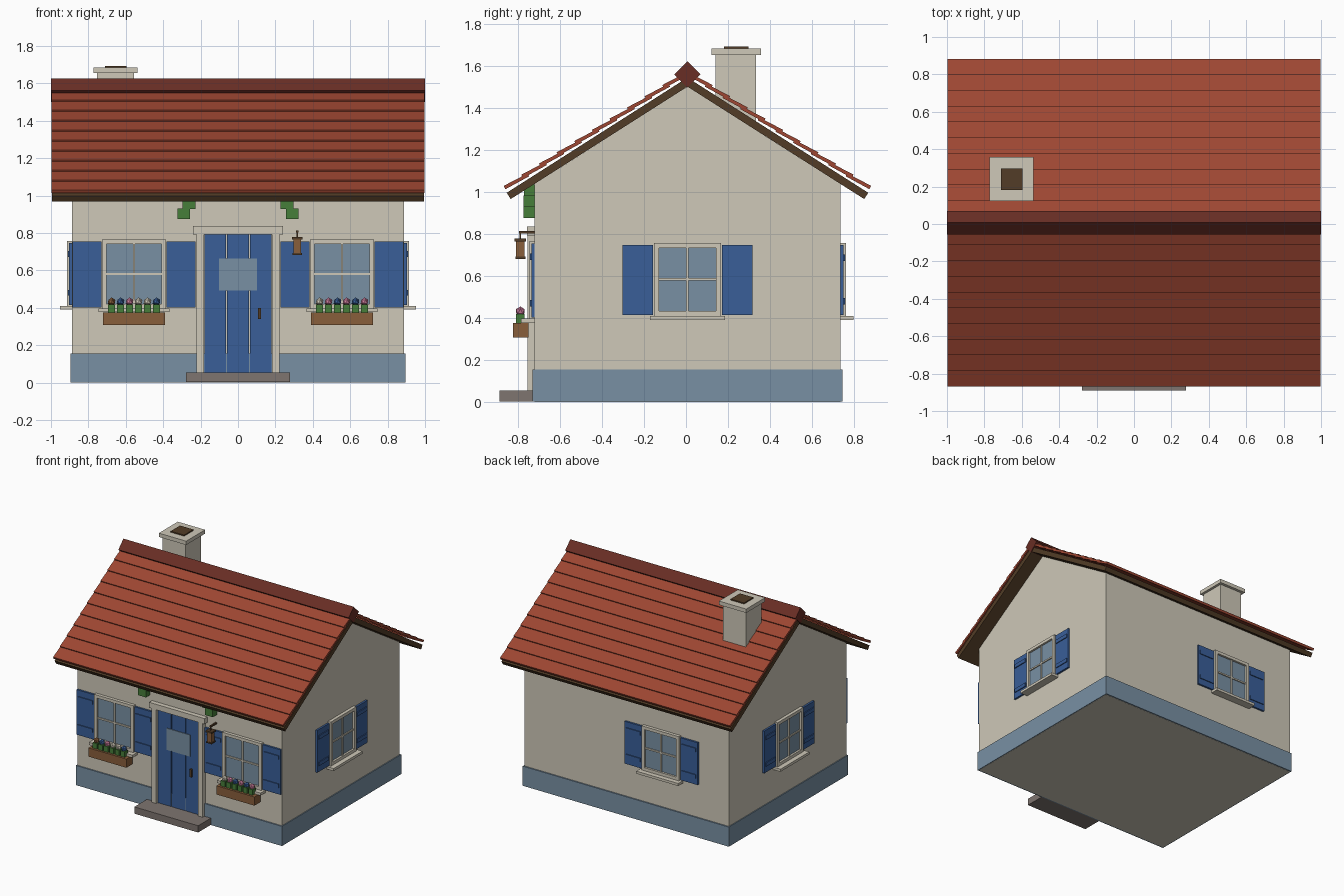
import bpy, bmesh, math
from mathutils import Matrix, Vector

if "Cube" in bpy.data.objects:
    bpy.data.objects.remove(bpy.data.objects["Cube"])

CY = 0.007                      # house centre line in y
WX, WY = 0.888, 0.73            # wall half sizes
FRONT = CY - WY


def material(name, col):
    m = bpy.data.materials.new(name)
    m.diffuse_color = (*col, 1)
    m.use_nodes = True
    m.node_tree.nodes["Principled BSDF"].inputs["Base Color"].default_value = m.diffuse_color
    return m


PLASTER = material("plaster", (0.62, 0.58, 0.48))
SLATE = material("slate_blue", (0.19, 0.28, 0.37))
BLUE = material("blue_paint", (0.041, 0.113, 0.315))
TILE = material("roof_tile", (0.34, 0.062, 0.032))
RIDGE = material("ridge_tile", (0.14, 0.027, 0.018))
DARK = material("dark_wood", (0.085, 0.046, 0.02))
STONE = material("stone", (0.21, 0.177, 0.16))
WOOD = material("light_wood", (0.25, 0.113, 0.044))
GREEN = material("leaf_green", (0.062, 0.21, 0.042))
PINK = material("pink", (0.6, 0.2, 0.33))


def finish(name, bm, mats, matrix=None):
    if matrix:
        bm.transform(matrix)
    bmesh.ops.recalc_face_normals(bm, faces=bm.faces)
    me = bpy.data.meshes.new(name)
    bm.to_mesh(me)
    bm.free()
    for m in mats:
        me.materials.append(m)
    ob = bpy.data.objects.new(name, me)
    bpy.context.collection.objects.link(ob)
    return ob


def boxes(name, mat, items, matrix=None):
    """One object made of boxes given as (x0, x1, y0, y1, z0, z1)."""
    bm = bmesh.new()
    for x0, x1, y0, y1, z0, z1 in items:
        c = Vector((x0 + x1, y0 + y1, z0 + z1)) / 2
        s = Matrix.Diagonal((x1 - x0, y1 - y0, z1 - z0, 1))
        bmesh.ops.create_cube(bm, size=1, matrix=Matrix.Translation(c) @ s)
    return finish(name, bm, [mat], matrix)


def prisms(name, mat, profiles, hx):
    """Extrude (y, z) profiles from -hx to hx, y measured from the house centre."""
    bm = bmesh.new()
    for prof in profiles:
        f = bm.faces.new([bm.verts.new((-hx, CY + y, z)) for y, z in prof])
        ext = bmesh.ops.extrude_face_region(bm, geom=[f])
        verts = [v for v in ext["geom"] if isinstance(v, bmesh.types.BMVert)]
        bmesh.ops.translate(bm, verts=verts, vec=(2 * hx, 0, 0))
    return finish(name, bm, [mat])


def mirrored(profiles):
    return profiles + [[(-y, z) for y, z in p] for p in profiles]


# Walls and plinth
SLOPE, APEX = 0.636, 1.503
EAVE = APEX - SLOPE * WY
prisms("walls", PLASTER, [[(-WY, 0), (WY, 0), (WY, EAVE), (0, APEX), (-WY, EAVE)]], WX)
boxes("plinth", SLATE, [(-0.895, 0.895, CY - 0.74, CY + 0.74, 0.001, 0.155)])

# Roof deck, tile courses and ridge
deck = [(0, APEX), (0.843, 0.967), (0.862, 0.997), (0, APEX + 0.043)]
prisms("roof_deck", DARK, mirrored([deck]), 0.995)
courses = []
for i in range(10):
    y, z = 0.876 - 0.084 * i, 1.016 + 0.084 * SLOPE * i
    run, rise = 0.117, 0.061
    courses.append([(y - 0.008, z - 0.002), (y, z + 0.014),
                    (y - run, z + 0.014 + rise), (y - run - 0.003, z - 0.002 + rise)])
prisms("roof_tiles", TILE, mirrored(courses), 0.998)
R = 0.063
prisms("roof_ridge", RIDGE, [[(0, 1.562 - R), (R, 1.562), (0, 1.562 + R), (-R, 1.562)]], 1.0)

# Chimney
boxes("chimney_stack", PLASTER, [(-0.754, -0.556, 0.14, 0.335, 1.2, 1.66)])
boxes("chimney_cap", PLASTER, [(-0.773, -0.536, 0.122, 0.357, 1.655, 1.685)])
boxes("chimney_flue", DARK, [(-0.712, -0.596, 0.182, 0.297, 1.67, 1.694)])


def window(name, pos, angle, half, z0, z1, sh_w):
    """Framed four-pane window with sill and shutters; local -y points outward."""
    M = Matrix.Translation((*pos, 0)) @ Matrix.Rotation(angle, 4, 'Z')
    b, zm = 0.024, (z0 + z1) / 2
    boxes(name + "_glass", SLATE, [(-half + 0.01, half - 0.01, -0.009, 0.01, z0, z1 - 0.01)], M)
    boxes(name + "_frame", PLASTER, [
        (-half, -half + b, -0.025, 0.01, z0, z1), (half - b, half, -0.025, 0.01, z0, z1),
        (-half + b, half - b, -0.025, 0.01, z1 - b, z1),
        (-half + b, half - b, -0.025, 0.01, z0, z0 + b),
        (-0.006, 0.006, -0.018, 0.01, z0 + b, z1 - b),
        (-half + b, half - b, -0.017, 0.01, zm - 0.006, zm + 0.006)], M)
    boxes(name + "_sill", PLASTER, [(-half - 0.02, half + 0.02, -0.063, 0.01, z0 - 0.02, z0)], M)
    a, c, h = half + 0.005, half + 0.005 + sh_w, z1 - z0
    panels = []
    for x0, x1 in ((a, c), (-c, -a)):
        panels.append((x0, x1, -0.015, 0.01, z0 + 0.005, z1 - 0.01))
        for t in (0.2, 0.8):
            zb = z0 + h * t
            panels.append((x0 + 0.012, x1 - 0.012, -0.022, 0.0, zb - 0.015, zb + 0.015))
    boxes(name + "_shutters", BLUE, panels, M)


window("front_window_left", (-0.556, FRONT), 0, 0.17, 0.397, 0.765, 0.154)
window("front_window_right", (0.556, FRONT), 0, 0.17, 0.397, 0.765, 0.154)
window("right_window", (WX, CY), math.pi / 2, 0.159, 0.41, 0.757, 0.147)
window("left_window", (-WX, CY), -math.pi / 2, 0.159, 0.41, 0.757, 0.147)
window("back_window", (-0.31, CY + WY), math.pi, 0.162, 0.41, 0.757, 0.15)

# Door with planks, pane, handle, frame and step
boxes("door_planks", BLUE, [(x - 0.0575, x + 0.0575, FRONT - 0.013, FRONT + 0.01, 0.05, 0.792)
                            for x in (-0.122, 0, 0.122)])
boxes("door_pane", SLATE, [(-0.102, 0.102, FRONT - 0.018, FRONT - 0.01, 0.493, 0.663)])
boxes("door_handle", DARK, [(0.106, 0.122, FRONT - 0.03, FRONT - 0.01, 0.34, 0.4)])
boxes("door_frame", PLASTER, [(s - 0.02, s + 0.02, FRONT - 0.032, FRONT + 0.01, 0.05, 0.8)
                              for s in (-0.202, 0.202)]
      + [(-0.24, 0.24, FRONT - 0.036, FRONT + 0.01, 0.793, 0.836)])
boxes("door_step", STONE, [(-0.277, 0.277, -0.89, FRONT, 0.002, 0.055)])

# Flower boxes
rows = {"left": (-0.556, [WOOD, BLUE, PINK, PLASTER, PLASTER, BLUE]),
        "right": (0.556, [PLASTER, PINK, BLUE, PINK, BLUE, PINK])}
for side, (cx, cols) in rows.items():
    boxes("flower_box_" + side, WOOD, [(cx - 0.165, cx + 0.165, -0.826, -0.75, 0.307, 0.375)])
    xs = [cx + (i - 2.5) * 0.048 for i in range(6)]
    boxes("flower_leaves_" + side, GREEN,
          [(x - 0.019, x + 0.019, -0.81, -0.77, 0.37, 0.418) for x in xs])
    bm = bmesh.new()
    mats = list(dict.fromkeys(cols))
    for x, col in zip(xs, cols):
        n = len(bm.faces)
        bmesh.ops.create_icosphere(bm, subdivisions=1, radius=0.023,
                                   matrix=Matrix.Translation((x, -0.79, 0.432)))
        bm.faces.ensure_lookup_table()
        for f in bm.faces[n:]:
            f.material_index = mats.index(col)
    finish("flower_heads_" + side, bm, mats)

# Climbing leaves under the eave
for side, s in (("left", -1), ("right", 1)):
    boxes("climbing_leaves_" + side, GREEN,
          [(s * x - 0.034, s * x + 0.034, -0.776 + k, FRONT, z - 0.028, z + 0.028)
           for x, z, k in ((0.29, 0.904, 0), (0.262, 0.956, 0.002), (0.23, 1.008, 0.004))])

# Lantern
boxes("lantern_body", WOOD, [(0.297, 0.336, -0.81, -0.77, 0.69, 0.768)])
boxes("lantern_caps", DARK, [(0.289, 0.344, -0.817, -0.763, 0.765, 0.778),
                             (0.292, 0.341, -0.814, -0.766, 0.682, 0.692)])
boxes("lantern_bracket", DARK, [(0.31, 0.323, -0.796, FRONT, 0.802, 0.814),
                                (0.313, 0.32, -0.795, -0.787, 0.775, 0.804)])
